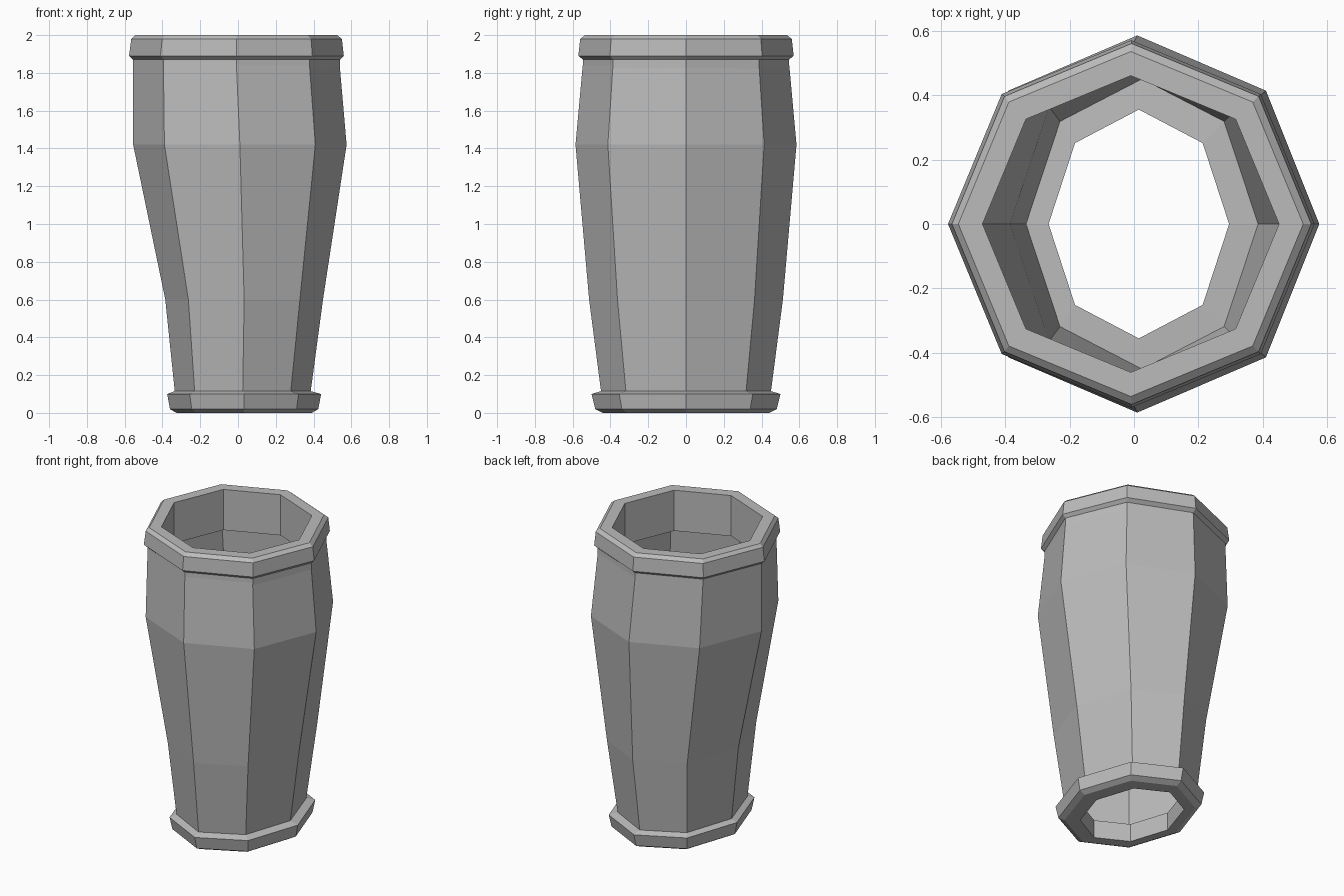
import bpy, bmesh
from math import cos, sin, pi

cube = bpy.data.objects.get("Cube")
if cube:
    bpy.data.objects.remove(cube, do_unlink=True)

SIDES = 8

stone = bpy.data.materials.new("plain grey")
stone.use_nodes = True
GREY = (0.5, 0.5, 0.5, 1)
stone.diffuse_color = GREY
stone.node_tree.nodes["Principled BSDF"].inputs["Base Color"].default_value = GREY


def loft(name, rings, closed=False):
    """Skin octagonal rings given as (z, right x, left x, half depth)."""
    bm = bmesh.new()
    loops = []
    for z, x0, x1, ry in rings:
        cx, rx = (x0 + x1) / 2, (x1 - x0) / 2
        loops.append([bm.verts.new((cx + rx * cos(2 * pi * i / SIDES),
                                    ry * sin(2 * pi * i / SIDES), z))
                      for i in range(SIDES)])
    pairs = list(zip(loops, loops[1:]))
    if closed:
        pairs.append((loops[-1], loops[0]))
    for a, b in pairs:
        for i in range(SIDES):
            j = (i + 1) % SIDES
            bm.faces.new((a[i], a[j], b[j], b[i]))
    if closed:
        bmesh.ops.recalc_face_normals(bm, faces=bm.faces)
    mesh = bpy.data.meshes.new(name)
    bm.to_mesh(mesh)
    bm.free()
    mesh.materials.append(stone)
    obj = bpy.data.objects.new(name, mesh)
    bpy.context.collection.objects.link(obj)
    return obj


# Thin tapering wall, slightly off-centre at the foot
loft("body_wall", [
    (0.115, -0.335, 0.385, 0.45),
    (0.60, -0.385, 0.45, 0.513),
    (1.42, -0.555, 0.575, 0.585),
    (1.88, -0.555, 0.535, 0.543),
])

# Bottom collar: bevelled outside, straight opening inside
loft("bottom_collar", [
    (0.0, -0.325, 0.39, 0.44),
    (0.02, -0.36, 0.425, 0.48),
    (0.10, -0.375, 0.44, 0.50),
    (0.115, -0.335, 0.385, 0.45),
    (0.12, -0.265, 0.295, 0.355),
    (0.0, -0.265, 0.295, 0.355),
], closed=True)

# Top collar: bevelled rim whose inner wall reaches down into the body
loft("top_collar", [
    (1.73, -0.55, 0.54, 0.55),
    (1.87, -0.555, 0.54, 0.545),
    (1.89, -0.577, 0.56, 0.57),
    (1.98, -0.565, 0.55, 0.56),
    (2.0, -0.545, 0.525, 0.535),
    (2.0, -0.47, 0.45, 0.46),
    (1.73, -0.47, 0.45, 0.46),
], closed=True)
